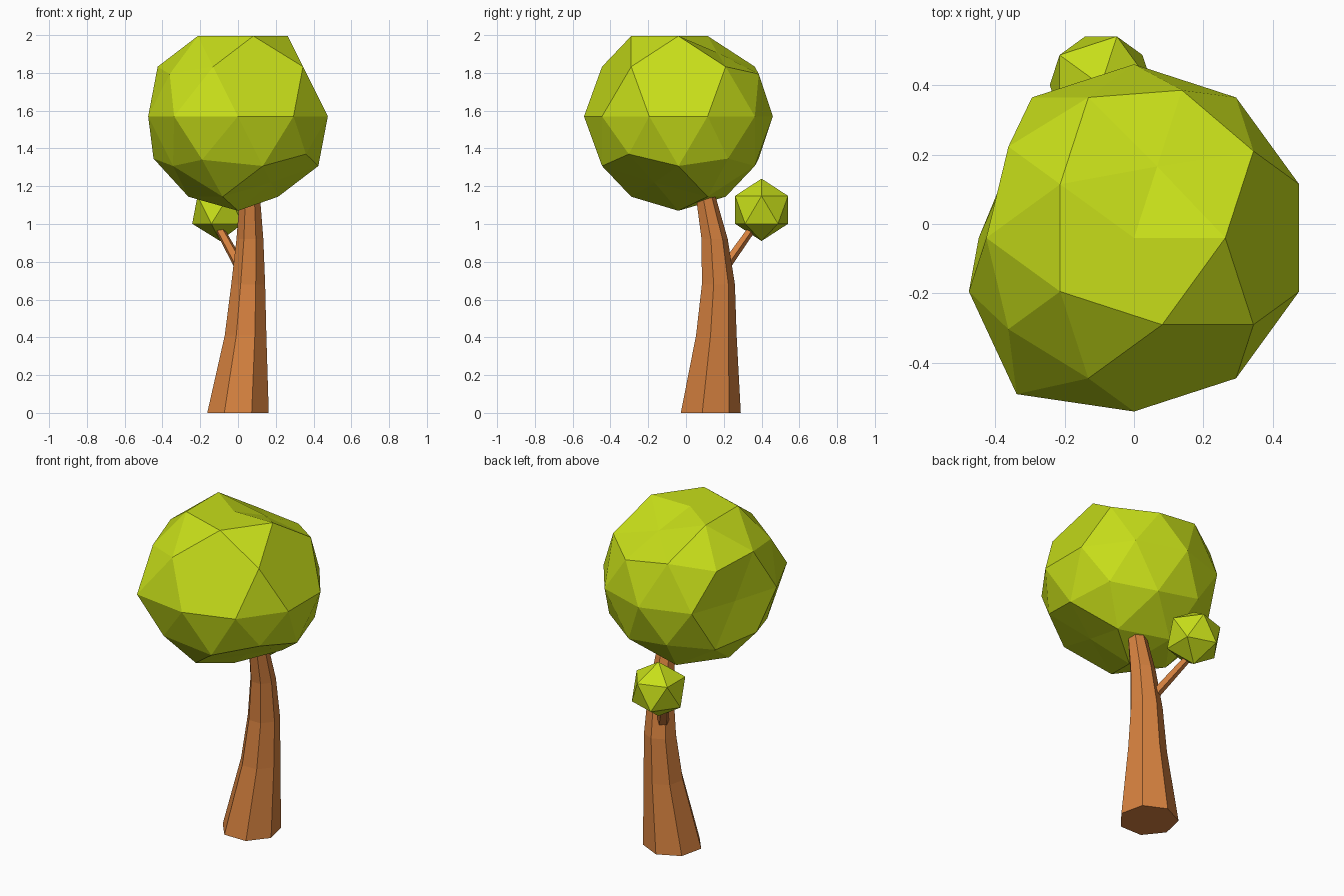
import bpy, bmesh, math
from mathutils import Vector

if "Cube" in bpy.data.objects:
    bpy.data.objects.remove(bpy.data.objects["Cube"])


def material(name, color):
    m = bpy.data.materials.new(name)
    m.diffuse_color = (*color, 1)
    m.use_nodes = True
    m.node_tree.nodes["Principled BSDF"].inputs["Base Color"].default_value = m.diffuse_color
    return m


leaf = material("leaf", (0.57, 0.73, 0.01))
bark = material("bark", (0.67, 0.22, 0.05))


def finish(bm, name, mat):
    bmesh.ops.recalc_face_normals(bm, faces=bm.faces)
    me = bpy.data.meshes.new(name)
    bm.to_mesh(me)
    bm.free()
    me.materials.append(mat)
    ob = bpy.data.objects.new(name, me)
    bpy.context.collection.objects.link(ob)
    return ob


def ball(radius, subdivisions):
    bm = bmesh.new()
    bmesh.ops.create_icosphere(bm, subdivisions=subdivisions, radius=radius)
    return bm


def loft(name, sections, sides, mat):
    """Faceted limb through (x, y, z, radius) level sections."""
    bm = bmesh.new()
    rings = []
    for x, y, z, r in sections:
        angles = [2 * math.pi * i / sides for i in range(sides)]
        rings.append([bm.verts.new((x + r * math.sin(a), y + r * math.cos(a), z)) for a in angles])
    for a, b in zip(rings, rings[1:]):
        for i in range(sides):
            j = (i + 1) % sides
            bm.faces.new((a[i], a[j], b[j], b[i]))
    bm.faces.new(rings[0])
    bm.faces.new(rings[-1])
    return finish(bm, name, mat)


# Large crown: icosphere with some corners flattened and a few pulled
bm = ball(0.5, 2)


def nearest(p):
    return min(bm.verts, key=lambda v: (v.co - Vector(p)).length)


flattened = [nearest(p) for p in (
    (0, 0, 0.5), (0.138, -0.425, 0.224), (0.447, 0, 0.224),
    (0.081, 0.25, 0.425), (-0.4755, 0.1545, 0), (0.213, -0.155, -0.425))]
for v in flattened:
    near = [e.other_vert(v).co for e in v.link_edges]
    v.co = sum(near, Vector()) / len(near)
nearest((-0.294, -0.4045, 0)).co = (-0.338, -0.45, 0)
nearest((-0.138, -0.425, -0.224)).co = (-0.19, -0.405, -0.23)
nearest((0.362, -0.263, -0.224)).co = (0.36, -0.263, -0.2)
finish(bm, "crown", leaf).location = (0, -0.04, 1.57)

# Small leaf ball on the side branch
finish(ball(0.165, 1), "small_leaf_ball", leaf).location = (-0.095, 0.4, 1.075)

# Curved seven-sided trunk, running up into the crown
loft("trunk", [
    (0, 0.123, 0, 0.167), (0.04, 0.155, 0.41, 0.113), (0.054, 0.167, 0.68, 0.092),
    (0.063, 0.148, 0.92, 0.073), (0.063, 0.105, 1.13, 0.056), (0.06, 0.075, 1.22, 0.05)], 7, bark)

# Side branch
loft("branch", [(0.03, 0.18, 0.74, 0.036), (-0.112, 0.365, 1.0, 0.027)], 5, bark)
